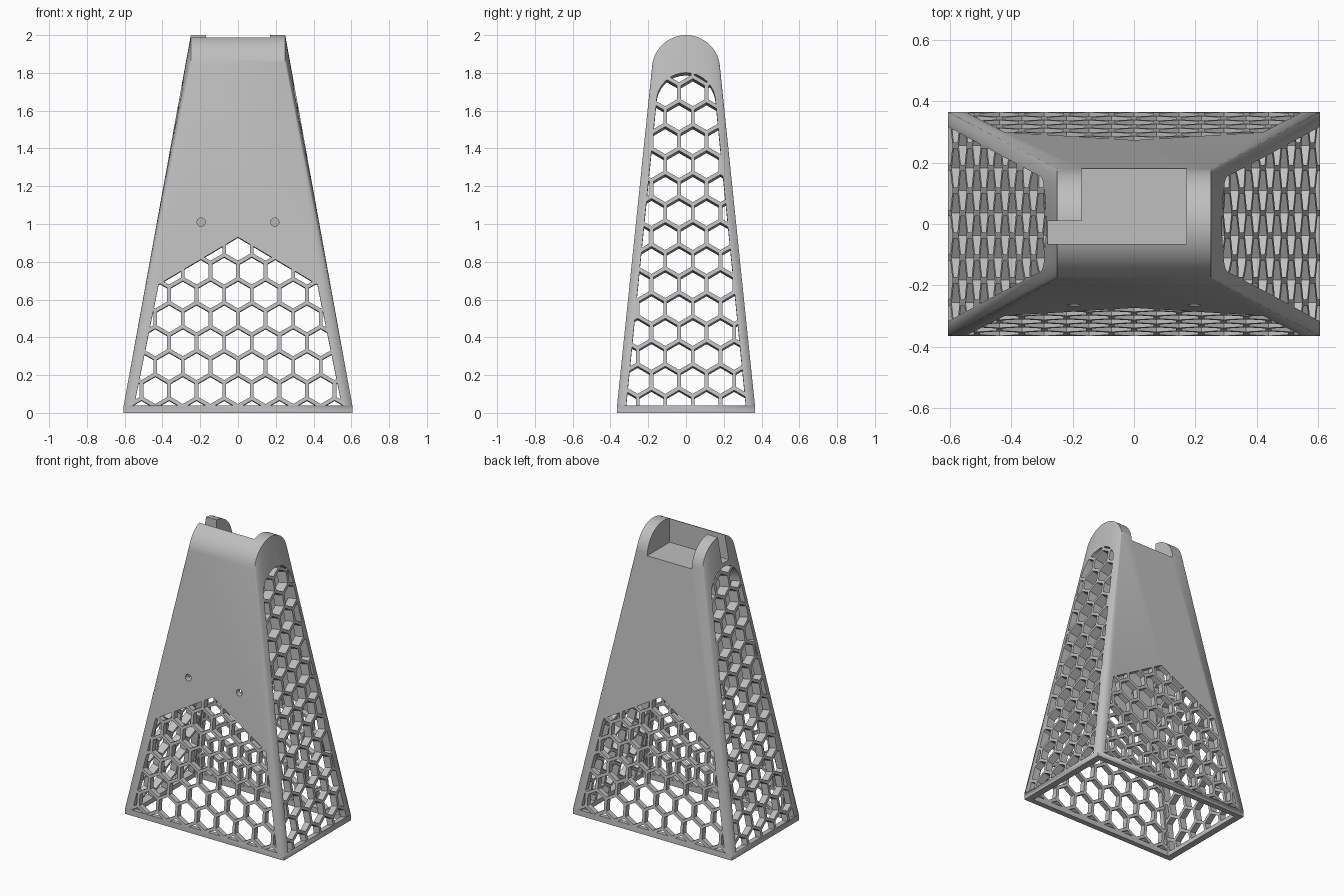
import bpy, bmesh, math
from mathutils import Vector

if "Cube" in bpy.data.objects:
    bpy.data.objects.remove(bpy.data.objects["Cube"])

BASE_X, BASE_Y = 0.605, 0.365      # half size at the foot
TOP_X, TOP_Y = 0.25, 0.18          # half size at the shoulder
FOOT, SHOULDER = 0.04, 1.82
SLOPE_X = (BASE_X - TOP_X) / (SHOULDER - FOOT)
SLOPE_Y = (BASE_Y - TOP_Y) / (SHOULDER - FOOT)
WALL_X, WALL_Y = 0.046, 0.037
PITCH, STRUT = 0.146, 0.02         # honeycomb spacing and strut width

grey = bpy.data.materials.new("light_grey")
grey.use_nodes = True
grey.diffuse_color = (0.52, 0.52, 0.52, 1)
grey.node_tree.nodes["Principled BSDF"].inputs["Base Color"].default_value = (0.52, 0.52, 0.52, 1)


def finish(bm, name):
    bmesh.ops.recalc_face_normals(bm, faces=bm.faces)
    mesh = bpy.data.meshes.new(name)
    bm.to_mesh(mesh)
    bm.free()
    mesh.materials.append(grey)
    obj = bpy.data.objects.new(name, mesh)
    bpy.context.scene.collection.objects.link(obj)
    return obj


def hull(points, name):
    bm = bmesh.new()
    for p in points:
        bm.verts.new(p)
    bmesh.ops.convex_hull(bm, input=bm.verts)
    bmesh.ops.dissolve_limit(bm, angle_limit=0.01, verts=bm.verts, edges=bm.edges)
    return finish(bm, name)


def ring(hx, hy, z):
    return [(sx * hx, sy * hy, z) for sx in (-1, 1) for sy in (-1, 1)]


def box(x0, x1, y0, y1, z0, z1, name):
    return hull([(x, y, z) for x in (x0, x1) for y in (y0, y1) for z in (z0, z1)], name)


def clip(poly, window):
    """Clip a polygon to a convex counter-clockwise window."""
    for a, b in zip(window, window[1:] + window[:1]):
        edge, out = b - a, []
        for p, q in zip(poly, poly[1:] + poly[:1]):
            dp, dq = edge.cross(p - a), edge.cross(q - a)
            if dp >= 0:
                out.append(p)
            if dp * dq < 0:
                out.append(p.lerp(q, dp / (dp - dq)))
        poly = out
    clean = [p for i, p in enumerate(poly) if (p - poly[i - 1]).length > 0.001]
    area = sum(p.cross(q) for p, q in zip(clean, clean[1:] + clean[:1])) / 2
    return clean if len(clean) > 2 and area > 0.0001 else []


def honeycomb(window, u0, z0):
    """Hexagonal openings trimmed to the window outline."""
    row_step = PITCH * math.sqrt(3) / 2
    radius = (PITCH - STRUT) / math.sqrt(3)
    cells = []
    for row in range(-1, 16):
        for col in range(-6, 7):
            c = Vector((u0 + (col + (row % 2) / 2) * PITCH, z0 + row * row_step))
            corners = [c + radius * Vector((math.cos(a), math.sin(a)))
                       for a in (math.radians(30 + 60 * k) for k in range(6))]
            cells.append(clip(corners, window))
    return [c for c in cells if c]


def panel_cutter(cells, half, slope, along_x, name):
    """Prisms square to both sloping walls of a pair."""
    bm = bmesh.new()
    for side in (-1, 1):
        for cell in cells:
            loops = []
            for depth in (-0.08, 0.04):
                loop = []
                for u, z in cell:
                    out = side * (half - slope * (z - FOOT) + depth)
                    height = z + slope * depth
                    loop.append(bm.verts.new((out, u, height) if along_x else (u, out, height)))
                loops.append(loop)
            inner, outer = loops
            bm.faces.new(inner)
            bm.faces.new(outer[::-1])
            for i in range(len(cell)):
                j = (i + 1) % len(cell)
                bm.faces.new((inner[j], inner[i], outer[i], outer[j]))
    return finish(bm, name)


# Tapered solid with a rounded ridge
arc = [math.pi * i / 48 for i in range(49)]
dome = [(sx * TOP_X, TOP_Y * math.cos(a), SHOULDER + TOP_Y * math.sin(a))
        for sx in (-1, 1) for a in arc]
body = hull(ring(BASE_X, BASE_Y, 0) + ring(BASE_X, BASE_Y, FOOT) + dome, "tapered_stand")

# Hollow interior, open underneath
ceiling = 1.80
cavity = hull(ring(BASE_X - WALL_X, BASE_Y - WALL_Y, -0.1)
              + ring(BASE_X - WALL_X, BASE_Y - WALL_Y, FOOT)
              + ring(BASE_X - WALL_X - SLOPE_X * (ceiling - FOOT),
                     BASE_Y - WALL_Y - SLOPE_Y * (ceiling - FOOT), ceiling), "cavity_cutter")

# Honeycomb windows: gabled front and back, arched sides
gable = [Vector(p) for p in ((-0.55, FOOT), (0.55, FOOT), (0.42, 0.68), (0, 0.93), (-0.42, 0.68))]
arch = [Vector((-0.325, FOOT)), Vector((0.325, FOOT))]
arch += [Vector((0.157 * math.cos(a), 1.64 + 0.155 * math.sin(a))) for a in arc[::3]]
front_cut = panel_cutter(honeycomb(gable, 0, 0.12), BASE_Y, SLOPE_Y, False, "front_back_cutter")
side_cut = panel_cutter(honeycomb(arch, -0.037, 0.047), BASE_X, SLOPE_X, True, "side_cutter")

# Cradle in the ridge, open to the back, with a slot through one cheek
cradle = box(-0.17, 0.17, -0.065, 0.3, 1.825, 2.1, "cradle_cutter")
slot = box(-0.3, -0.1, -0.065, 0.01, 1.825, 2.1, "slot_cutter")

# Two screw holes in the front wall
holes = []
for sx in (-1, 1):
    rim = [(sx * 0.195 + 0.022 * math.cos(2 * a), 1.01 + 0.022 * math.sin(2 * a)) for a in arc[:-1:2]]
    holes.append(hull([(x, y, z) for x, z in rim for y in (-0.4, -0.15)], "screw_hole_cutter"))

cutters = [cavity, front_cut, side_cut, cradle, slot] + holes
for cutter in cutters:
    mod = body.modifiers.new(cutter.name, "BOOLEAN")
    mod.operation, mod.solver, mod.object = "DIFFERENCE", "EXACT", cutter
    cutter.hide_render = True

# Bake the cuts and drop the cutters
bpy.context.view_layer.update()
baked = bpy.data.meshes.new_from_object(body.evaluated_get(bpy.context.evaluated_depsgraph_get()))
body.modifiers.clear()
body.data = baked
baked.materials.clear()
baked.materials.append(grey)
for cutter in cutters:
    bpy.data.objects.remove(cutter)

bpy.ops.object.select_all(action="DESELECT")
body.select_set(True)
bpy.context.view_layer.objects.active = body
bpy.ops.object.shade_smooth_by_angle(angle=math.radians(25))
